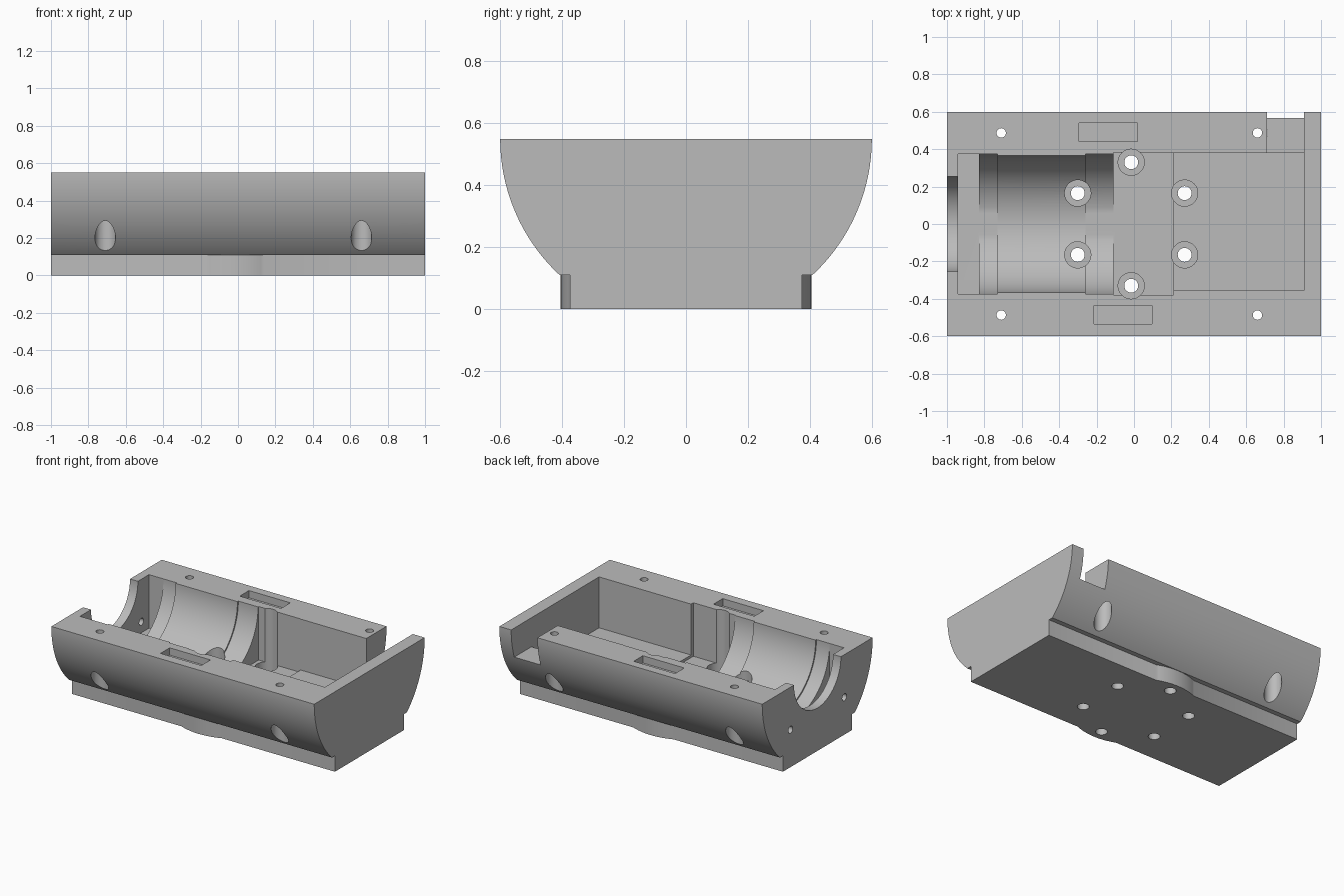
import bpy, bmesh, math

if "Cube" in bpy.data.objects:
    bpy.data.objects.remove(bpy.data.objects["Cube"])

TOP = 0.55       # split plane, also the axis height of all round features
FLOOR = 0.182    # main cavity floor
MOUNT_X = -0.015 # centre of the six-screw mounting circle


def prism(name, pts, axis, a, b):
    """Extrude a closed 2D outline along x (pts = y,z) or z (pts = x,y)."""
    bm = bmesh.new()
    place = (lambda p, t: (t, p[0], p[1])) if axis == 'x' else (lambda p, t: (p[0], p[1], t))
    lo = [bm.verts.new(place(p, a)) for p in pts]
    hi = [bm.verts.new(place(p, b)) for p in pts]
    n = len(pts)
    bm.faces.new(lo)
    bm.faces.new(hi)
    for i in range(n):
        bm.faces.new((lo[i], lo[(i + 1) % n], hi[(i + 1) % n], hi[i]))
    bmesh.ops.recalc_face_normals(bm, faces=bm.faces)
    me = bpy.data.meshes.new(name)
    bm.to_mesh(me)
    bm.free()
    ob = bpy.data.objects.new(name, me)
    bpy.context.collection.objects.link(ob)
    return ob


def circle(cx, cy, r, n=48):
    return [(cx + r * math.cos(2 * math.pi * i / n), cy + r * math.sin(2 * math.pi * i / n))
            for i in range(n)]


def box(name, x0, x1, y0, y1, z0, z1=0.8):
    return prism(name, [(x0, y0), (x1, y0), (x1, y1), (x0, y1)], 'z', z0, z1)


def trough(name, r, x0, x1, n=64):
    """Half-round channel cutter, flattened at the cavity floor."""
    pts = [(-r, 0.8)]
    for i in range(n + 1):
        t = math.pi + math.pi * i / n
        pts.append((r * math.cos(t), max(FLOOR, TOP + r * math.sin(t))))
    pts.append((r, 0.8))
    return prism(name, pts, 'x', x0, x1)


# Half-round housing body with a narrower foot
R, FOOT_H, FOOT_Y = 0.6, 0.11, 0.375
end = math.asin((TOP - FOOT_H) / R)
N = 40
right = [(R * math.cos(end * i / N), TOP - R * math.sin(end * i / N)) for i in range(N + 1)]
right += [(FOOT_Y, FOOT_H), (FOOT_Y, 0)]
body = prism("housing_half", right + [(-y, z) for y, z in reversed(right)], 'x', -1, 1)

# Round mounting disc that bulges out of the foot
disc = prism("mount_disc", circle(MOUNT_X, 0, 0.405, 128), 'z', 0, 0.15)

cuts = [
    # Shaft opening, end pocket and stepped round seat
    trough("shaft_opening", 0.255, -1.1, -0.9),
    box("end_pocket", -0.94, -0.83, -0.375, 0.375, FLOOR),
    trough("seat_middle", 0.365, -0.84, -0.10),
    trough("seat_left", 0.375, -0.831, -0.73),
    trough("seat_right", 0.375, -0.26, -0.10),
    # Square chambers and side notch
    box("middle_chamber", -0.11, 0.21, -0.38, 0.382, FLOOR),
    box("large_chamber", 0.20, 0.91, -0.355, 0.38, 0.20),
    box("side_notch", 0.71, 0.91, 0.3, 0.8, 0.35),
    # Shallow slots in the rim
    box("slot_back", -0.295, 0.02, 0.44, 0.54, TOP - 0.05),
    box("slot_front", -0.215, 0.095, -0.535, -0.435, TOP - 0.05),
]
# Six mounting screws: counterbore from above, through hole below
for i in range(6):
    a = math.radians(30 + 60 * i)
    x, y = MOUNT_X + 0.33 * math.cos(a), 0.33 * math.sin(a)
    cuts.append(prism("mount_counterbore", circle(x, y, 0.07), 'z', 0.11, 0.8))
    cuts.append(prism("mount_hole", circle(x, y, 0.037), 'z', -0.1, 0.3))
# Clamping screws through the rim, counterbored from below; end wall holes
for s in (1, -1):
    for x in (-0.71, 0.66):
        cuts.append(prism("rim_hole", circle(x, s * 0.487, 0.025), 'z', 0, 0.8))
        cuts.append(prism("rim_counterbore", circle(x, s * 0.487, 0.055), 'z', 0, 0.38))
    cuts.append(prism("end_hole", circle(s * 0.293, 0.257, 0.024), 'x', -1.1, -0.9))

# Apply all booleans in order
for ob in [disc] + cuts:
    m = body.modifiers.new(ob.name, 'BOOLEAN')
    m.operation = 'UNION' if ob is disc else 'DIFFERENCE'
    m.solver = 'EXACT'
    m.object = ob
    ob.hide_render = True
deps = bpy.context.evaluated_depsgraph_get()
mesh = bpy.data.meshes.new_from_object(body.evaluated_get(deps))
body.modifiers.clear()
body.data = mesh
for ob in [disc] + cuts:
    bpy.data.objects.remove(ob, do_unlink=True)

# Single grey material
grey = bpy.data.materials.new("plain_grey")
grey.diffuse_color = (0.5, 0.5, 0.5, 1)
grey.use_nodes = True
grey.node_tree.nodes["Principled BSDF"].inputs["Base Color"].default_value = grey.diffuse_color
mesh.materials.clear()
mesh.materials.append(grey)

bpy.ops.object.select_all(action='DESELECT')
body.select_set(True)
bpy.context.view_layer.objects.active = body
bpy.ops.object.shade_smooth_by_angle(angle=math.radians(25))
